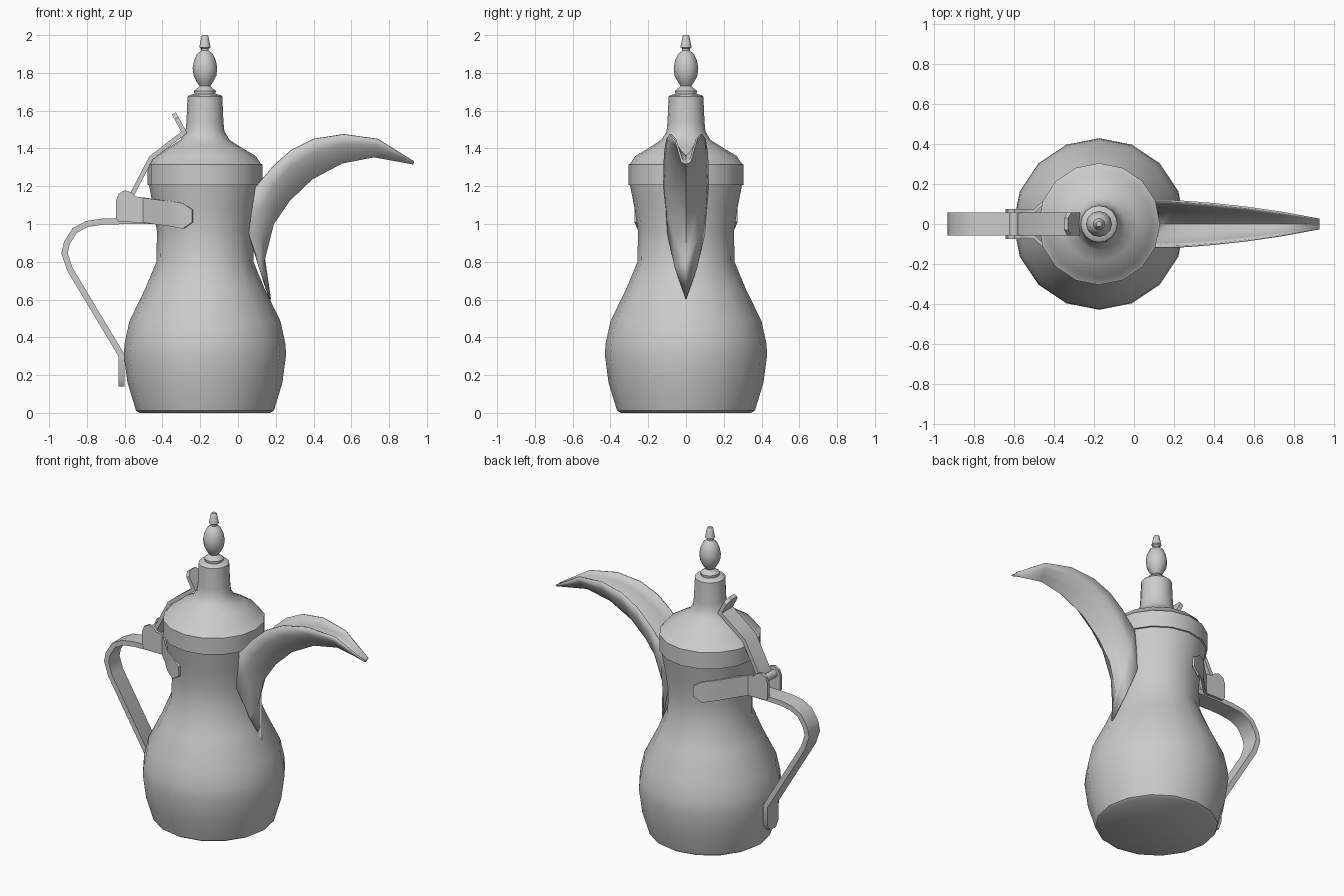
import bpy, bmesh, math
from mathutils import Vector

if "Cube" in bpy.data.objects:
    bpy.data.objects.remove(bpy.data.objects["Cube"])

CX = -0.175  # pot axis


def finish(name, bm, angle=40):
    bmesh.ops.recalc_face_normals(bm, faces=bm.faces)
    me = bpy.data.meshes.new(name)
    bm.to_mesh(me)
    bm.free()
    for p in me.polygons:
        p.use_smooth = True
    me.set_sharp_from_angle(angle=math.radians(angle))
    ob = bpy.data.objects.new(name, me)
    bpy.context.collection.objects.link(ob)
    return ob


def loft(name, rings, closed=True, caps=True, angle=40):
    bm = bmesh.new()
    vs = [[bm.verts.new(p) for p in r] for r in rings]
    n = len(rings[0])
    for a, b in zip(vs, vs[1:]):
        for i in range(n if closed else n - 1):
            j = (i + 1) % n
            bm.faces.new((a[i], a[j], b[j], b[i]))
    if caps:
        bm.faces.new(vs[0])
        bm.faces.new(vs[-1])
    return finish(name, bm, angle)


def lathe(name, profile, sides=16, angle=40):
    rings = [[(CX + r * math.cos(2 * math.pi * i / sides),
               r * math.sin(2 * math.pi * i / sides), z) for i in range(sides)]
             for r, z in profile]
    return loft(name, rings, angle=angle)


def ribbon(name, path, spans, thick, to3d, angle=40):
    """Flat bar along a 2D path; spans = (low, high) across it at each point."""
    pts = [Vector(p) for p in path]
    rings = []
    for i, p in enumerate(pts):
        d0 = (p - pts[i - 1]).normalized() if i else None
        d1 = (pts[i + 1] - p).normalized() if i < len(pts) - 1 else None
        d0, d1 = d0 or d1, d1 or d0
        t = (d0 + d1).normalized()
        n = Vector((-t.y, t.x)) * (thick / 2 / max(0.5, t.dot(d1)))
        lo, hi = spans[i]
        rings.append([to3d(p - n, lo), to3d(p + n, lo), to3d(p + n, hi), to3d(p - n, hi)])
    return loft(name, rings, angle=angle)


def side_view(p, w):
    return (p.x, w, p.y)


# Body
lathe("body", [(0.345, 0), (0.365, 0.012), (0.41, 0.16), (0.43, 0.31), (0.425, 0.37),
               (0.40, 0.485), (0.315, 0.66), (0.257, 0.80), (0.254, 0.96),
               (0.272, 1.08), (0.297, 1.21)])
# Lid with neck
lathe("lid", [(0.295, 1.205), (0.305, 1.207), (0.305, 1.315), (0.297, 1.318), (0.268, 1.36),
              (0.185, 1.41), (0.13, 1.445), (0.103, 1.49), (0.098, 1.54),
              (0.092, 1.675), (0.085, 1.682), (0.05, 1.69)])
# Finial
lathe("finial", [(0.055, 1.68), (0.058, 1.705), (0.045, 1.715), (0.028, 1.73), (0.042, 1.75),
                 (0.06, 1.785), (0.065, 1.825), (0.058, 1.865), (0.042, 1.90),
                 (0.02, 1.918), (0.02, 1.928), (0.03, 1.935), (0.018, 1.995), (0.014, 2.0)], 12)

# Spout: open V-shaped trough, (rim x, rim z, half width, keel x, keel z)
sections = [(0.0, 1.12, 0.11, 0.17, 0.60), (0.10, 1.205, 0.115, 0.135, 0.80),
            (0.19, 1.31, 0.115, 0.185, 1.0), (0.28, 1.39, 0.11, 0.27, 1.125),
            (0.40, 1.45, 0.10, 0.39, 1.24), (0.56, 1.475, 0.083, 0.55, 1.325),
            (0.74, 1.45, 0.057, 0.72, 1.358), (0.93, 1.332, 0.022, 0.93, 1.32)]
rings = []
for rx, rz, w, kx, kz in sections:
    right = [(rx + (kx - rx) * t, -w * f, rz + (kz - rz) * t)
             for t, f in ((0, 1), (0.33, 0.86), (0.68, 0.52))]
    rings.append(right + [(kx, 0, kz)] + [(x, -y, z) for x, y, z in reversed(right)])
spout = loft("spout", rings, closed=False, caps=False, angle=45)
sol = spout.modifiers.new("thickness", "SOLIDIFY")
sol.thickness = 0.01
sol.offset = 0

# Handle
grip = [(-0.43, 1.015), (-0.62, 1.015), (-0.72, 1.012), (-0.80, 1.0), (-0.865, 0.965),
        (-0.906, 0.90), (-0.918, 0.845), (-0.89, 0.76), (-0.617, 0.305),
        (-0.617, 0.18), (-0.617, 0.14)]
ribbon("handle", grip, [(-0.057, 0.057)] * 10 + [(-0.03, 0.03)], 0.032, side_view, 35)

# Lid latch
latch = [(-0.59, 1.10), (-0.46, 1.35), (-0.39, 1.405), (-0.285, 1.485),
         (-0.325, 1.56), (-0.34, 1.585)]
ribbon("lid_latch", latch, [(-0.057, 0.057)] * 5 + [(-0.03, 0.03)], 0.024, side_view, 25)

# Side straps hugging the neck, and rounded hinge cheeks
strap = [(-0.60, 0.065), (-0.50, 0.065), (-0.435, 0.125), (-0.36, 0.205),
         (-0.29, 0.25), (-0.24, 0.266)]
heights = [(1.01, 1.14), (1.008, 1.14), (0.999, 1.13), (0.988, 1.122),
           (0.975, 1.11), (1.01, 1.075)]
cheek = [(-0.645, 1.03), (-0.63, 1.01), (-0.495, 1.01), (-0.495, 1.14), (-0.54, 1.145),
         (-0.565, 1.168), (-0.60, 1.178), (-0.632, 1.16), (-0.645, 1.125)]
for side, s in (("front", -1), ("back", 1)):
    ribbon(side + "_strap", strap, heights, 0.016, lambda p, z: (p.x, s * p.y, z), 35)
    loft(side + "_hinge_cheek", [[(x, s * y, z) for x, z in cheek] for y in (0.056, 0.074)])

# Hinge pin between the cheeks
loft("hinge_pin", [[(-0.60 + 0.025 * math.cos(a * math.pi / 4), y,
                     1.13 + 0.025 * math.sin(a * math.pi / 4)) for a in range(8)]
                   for y in (-0.06, 0.06)], angle=50)
